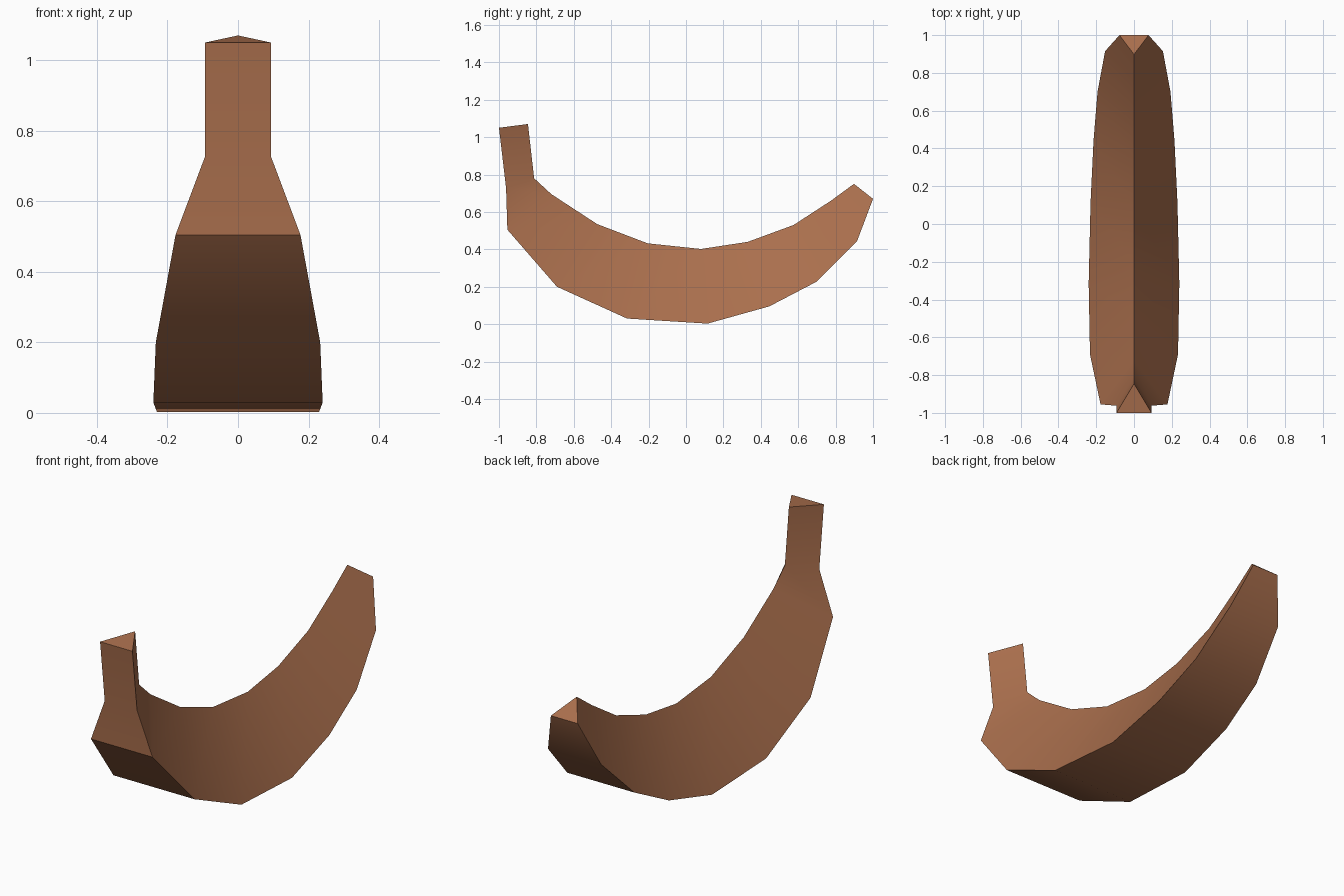
import bpy, bmesh, math

cube = bpy.data.objects.get("Cube")
if cube:
    bpy.data.objects.remove(cube, do_unlink=True)

# Peel colour
peel = bpy.data.materials.new("warm_brown_peel")
peel.use_nodes = True
colour = (0.40, 0.158, 0.074, 1)
peel.diffuse_color = colour
peel.node_tree.nodes["Principled BSDF"].inputs["Base Color"].default_value = colour

# Triangular sections from stem to tip: half width, outer (y, z), ridge (y, z)
sections = [
    (0.093, (-1.0, 1.05), (-0.845, 1.07)),
    (0.093, (-0.962, 0.728), (-0.812, 0.78)),
    (0.177, (-0.955, 0.505), (-0.72, 0.695)),
    (0.233, (-0.69, 0.2), (-0.475, 0.535)),
    (0.24, (-0.315, 0.03), (-0.205, 0.432)),
    (0.23, (0.115, 0.003), (0.08, 0.402)),
    (0.214, (0.445, 0.095), (0.33, 0.44)),
    (0.193, (0.7, 0.228), (0.575, 0.53)),
    (0.153, (0.915, 0.445), (0.775, 0.66)),
    (0.077, (1.0, 0.67), (0.898, 0.75)),
]

# Loft the sections and close both ends
bm = bmesh.new()
rings = []
for w, (oy, oz), (ry, rz) in sections:
    rings.append([bm.verts.new(p) for p in ((-w, oy, oz), (w, oy, oz), (0, ry, rz))])
for a, b in zip(rings, rings[1:]):
    for i in range(3):
        j = (i + 1) % 3
        bm.faces.new((a[i], a[j], b[j], b[i]))
bm.faces.new(rings[0])
bm.faces.new(rings[-1])
bmesh.ops.recalc_face_normals(bm, faces=bm.faces[:])

mesh = bpy.data.meshes.new("curved_fruit")
bm.to_mesh(mesh)
bm.free()
mesh.materials.append(peel)
fruit = bpy.data.objects.new("curved_fruit", mesh)
bpy.context.collection.objects.link(fruit)

# Soft sides with crisp long edges
bpy.ops.object.select_all(action="DESELECT")
bpy.context.view_layer.objects.active = fruit
fruit.select_set(True)
bpy.ops.object.shade_smooth_by_angle(angle=math.radians(30))
